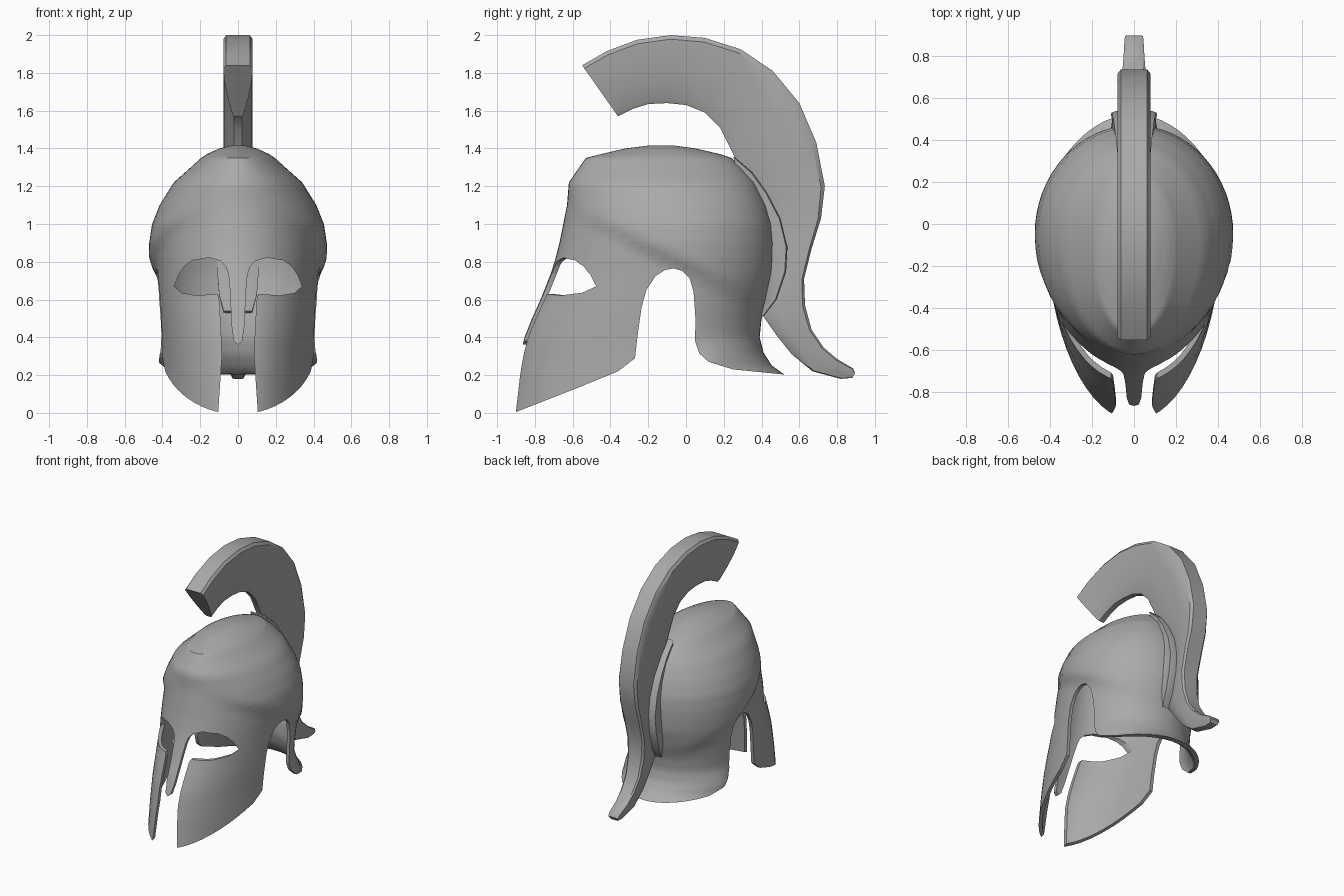
import bpy, bmesh, math

if "Cube" in bpy.data.objects:
    bpy.data.objects.remove(bpy.data.objects["Cube"])

steel = bpy.data.materials.new("grey_steel")
steel.diffuse_color = (0.4, 0.4, 0.4, 1)
steel.use_nodes = True
steel.node_tree.nodes["Principled BSDF"].inputs["Base Color"].default_value = steel.diffuse_color


def make_object(name, bm):
    bmesh.ops.recalc_face_normals(bm, faces=bm.faces[:])
    mesh = bpy.data.meshes.new(name)
    bm.to_mesh(mesh)
    bm.free()
    mesh.materials.append(steel)
    obj = bpy.data.objects.new(name, mesh)
    bpy.context.collection.objects.link(obj)
    return obj


def activate(obj):
    bpy.ops.object.select_all(action='DESELECT')
    obj.select_set(True)
    bpy.context.view_layer.objects.active = obj


def bridge(bm, rings, caps):
    """Skin a list of closed rings of points; caps = (first, last)."""
    rows = [[bm.verts.new(p) for p in ring] for ring in rings]
    for a, b in zip(rows, rows[1:]):
        n = len(a)
        for i in range(n):
            j = (i + 1) % n
            bm.faces.new((a[i], a[j], b[j], b[i]))
    for row, cap in zip((rows[0], rows[-1]), caps):
        if cap:
            bm.faces.new(row)


def smooth(t):
    t = min(1, max(0, t))
    return t * t * (3 - 2 * t)


def cut(target, name, ring_a, ring_b):
    bm = bmesh.new()
    bridge(bm, [ring_a, ring_b], (True, True))
    cutter = make_object(name, bm)
    cutter.hide_render = True
    activate(target)
    mod = target.modifiers.new(name, 'BOOLEAN')
    mod.operation, mod.solver, mod.object = 'DIFFERENCE', 'EXACT', cutter
    bpy.ops.object.modifier_apply(modifier=mod.name)
    bpy.data.objects.remove(cutter)


# Helmet shell: height, front y, back y, half width, y of widest point
PROFILE = [
    (1.415, -.20, -.06, .04, -.13), (1.40, -.32, .05, .10, -.13),
    (1.37, -.45, .18, .165, -.12), (1.35, -.53, .24, .195, -.11),
    (1.30, -.565, .30, .25, -.10), (1.22, -.62, .37, .34, -.08),
    (1.10, -.63, .43, .415, -.06), (1.0, -.65, .46, .455, -.05),
    (.90, -.67, .47, .47, -.05), (.82, -.69, .47, .472, -.05),
    (.74, -.715, .465, .468, -.05), (.60, -.77, .43, .462, -.05),
    (.50, -.815, .40, .457, -.05), (.40, -.855, .39, .452, -.05),
    (.32, -.875, .41, .45, -.05), (.25, -.89, .455, .45, -.05),
    (.20, -.90, .525, .45, -.05), (-.06, -.94, .53, .45, -.05)]
SEG = 64


def shell_ring(z, front, back, half, mid):
    ring = []
    for i in range(SEG):
        a = 2 * math.pi * i / SEG
        c = math.cos(a)
        y = mid + c * ((back - mid) if c > 0 else (mid - front))
        # the skull swells above a slanting crease, the neck flares below
        swell = smooth((z - (.77 - .5 * y) + .05) / .1)
        flare = smooth((.42 - z) / .15) * smooth(y / .15)
        x = half * math.sin(a) * (.92 + .08 * swell) * (1 + .09 * flare)
        ring.append((x, y, z))
    return ring


rings = []
for a, b in zip(PROFILE, PROFILE[1:]):
    for k in range(3):
        rings.append(shell_ring(*[p + (q - p) * k / 3 for p, q in zip(a, b)]))
rings.append(shell_ring(*PROFILE[-1]))
bm = bmesh.new()
bridge(bm, rings, (True, False))
shell = make_object("helmet_shell", bm)
activate(shell)
solid = shell.modifiers.new("thickness", 'SOLIDIFY')
solid.thickness, solid.offset = .025, -1
bpy.ops.object.modifier_apply(modifier=solid.name)

# Lower edge: cheek guard, ear arch and neck guard (y, z)
edge = [(-1.3, -.01), (-.9, .005), (-.81, .04), (-.58, .13), (-.36, .22),
        (-.27, .29), (-.255, .42), (-.235, .56), (-.21, .65), (-.16, .725),
        (-.11, .757), (-.065, .765), (-.02, .752), (.02, .71), (.04, .64),
        (.05, .5), (.048, .38), (.07, .315), (.12, .27), (.25, .23),
        (.52, .203), (1, .2), (1, -.4), (-1.3, -.4)]
cut(shell, "edge_cutter", [(-1, y, z) for y, z in edge], [(1, y, z) for y, z in edge])

# Eye openings and face slit around the nose guard (x, z)
right = [(.022, .38), (.034, .46), (.042, .64), (.05, .73), (.065, .775),
         (.09, .803), (.15, .822), (.24, .808), (.285, .775), (.315, .73),
         (.338, .67), (.30, .635), (.22, .622), (.11, .63), (.1, .61),
         (.09, .45), (.085, .3), (.105, 0), (.105, -.3)]
face = [(0, .362)] + right + [(-x, z) for x, z in reversed(right)]
cut(shell, "face_cutter", [(x, -1.4, z) for x, z in face], [(x, -.3, z) for x, z in face])


def loft_band(name, stations):
    """Loft sections: outer y, z, inner y, z, outer half width, inner half width."""
    sections = []
    for oy, oz, iy, iz, wo, wi in stations:
        def at(x, t):
            return (x, oy + (iy - oy) * t, oz + (iz - oz) * t)
        half = [(wo * .8, 0), (wo, .06), (wo * .94, .3), ((wo + wi) / 2, .65),
                (wi, .95), (wi * .7, 1)]
        sections.append([at(x, t) for x, t in half]
                        + [at(-x, t) for x, t in reversed(half)])
    bm = bmesh.new()
    bridge(bm, sections, (True, True))
    return make_object(name, bm)


# Crest sweeping over the skull and down to a curled tail
CREST = [
    (-.55, 1.84, -.36, 1.57), (-.42, 1.915, -.28, 1.61), (-.26, 1.975, -.2, 1.635),
    (-.08, 2.0, -.1, 1.64), (.1, 1.985, 0, 1.63), (.29, 1.925, .1, 1.59),
    (.46, 1.81, .18, 1.51), (.6, 1.64, .235, 1.4), (.69, 1.43, .3, 1.27),
    (.735, 1.2, .4, 1.12), (.715, 1.03, .45, .98), (.665, .87, .46, .83),
    (.625, .71, .44, .67), (.63, .57, .41, .51), (.665, .44, .48, .41),
    (.73, .345, .56, .31), (.8, .285, .67, .22), (.885, .235, .82, .18),
    (.895, .21, .88, .185)]
stations = []
for i, s in enumerate(CREST):
    taper = smooth((i - 10) / 9)
    stations.append((*s, .078 - .038 * taper, .03))
crest = loft_band("crest", stations)

# Crest holder: raised crescent on the back of the skull
HOLDER = [
    (.25, 1.36, .27, 1.27, .07), (.35, 1.275, .29, 1.2, .08),
    (.43, 1.165, .35, 1.1, .088), (.5, 1.03, .4, .99, .097),
    (.537, .88, .42, .86, .105), (.53, .75, .41, .75, .11),
    (.48, .6, .38, .63, .1), (.41, .51, .36, .54, .075)]
holder = loft_band("crest_holder", [(a, b, c, d, w, w) for a, b, c, d, w in HOLDER])

for obj in (shell, crest, holder):
    activate(obj)
    bpy.ops.object.shade_smooth_by_angle(angle=math.radians(35))
